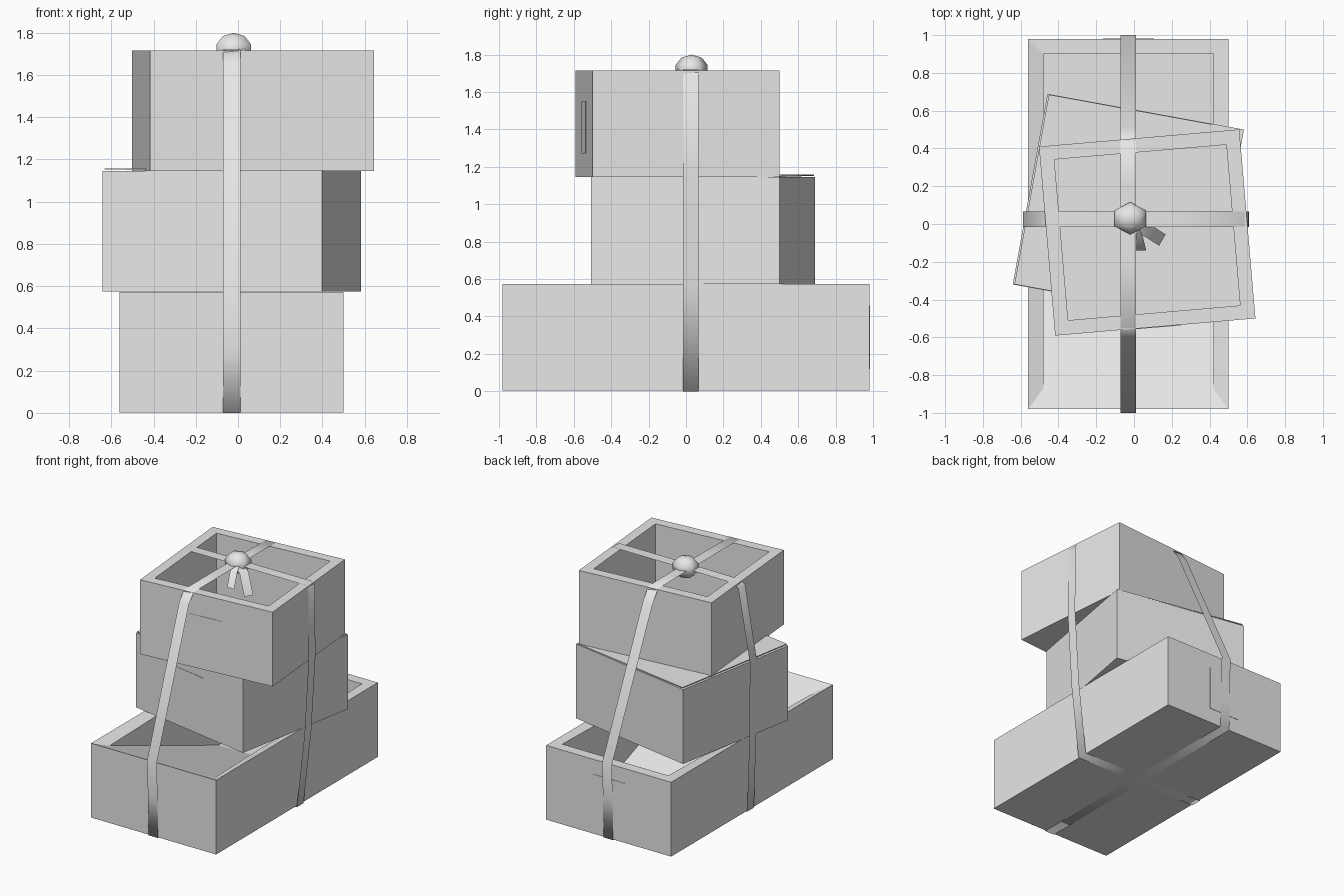
import bpy, bmesh, math
from mathutils import Matrix, Vector

if "Cube" in bpy.data.objects:
    bpy.data.objects.remove(bpy.data.objects["Cube"])

grey = bpy.data.materials.new("plain_grey")
grey.diffuse_color = (0.8, 0.8, 0.8, 1)
grey.use_nodes = True
grey.node_tree.nodes["Principled BSDF"].inputs["Base Color"].default_value = grey.diffuse_color


def finish(name, bm, smooth=False, recalc=True):
    if recalc:
        bmesh.ops.recalc_face_normals(bm, faces=bm.faces)
    me = bpy.data.meshes.new(name)
    bm.to_mesh(me)
    bm.free()
    me.materials.append(grey)
    for p in me.polygons:
        p.use_smooth = smooth
    ob = bpy.data.objects.new(name, me)
    bpy.context.collection.objects.link(ob)
    return ob


def place(ob, x, y, z, angle):
    ob.location = (x, y, z)
    ob.rotation_euler = (0, 0, math.radians(angle))
    return ob


def open_box(name, w, d, h, rim, floor, ramp_y=None):
    """Open box; ramp_y slopes the inner front wall down to that y."""
    bm = bmesh.new()

    def ring(hx, hy, z):
        return [bm.verts.new((sx * hx, sy * hy, z))
                for sx, sy in ((-1, -1), (1, -1), (1, 1), (-1, 1))]
    rings = [ring(w / 2, d / 2, 0), ring(w / 2, d / 2, h),
             ring(w / 2 - rim, d / 2 - rim, h),
             ring(w / 2 - rim, d / 2 - rim, floor)]
    if ramp_y is not None:
        for i in (0, 1):
            rings[2][i].co.y = -d / 2 + 0.11
            rings[2][i].co.z = h - 0.04
            rings[3][i].co.y = ramp_y
    bm.faces.new(rings[0])
    bm.faces.new(rings[3])
    for a, b in zip(rings, rings[1:]):
        for i in range(4):
            j = (i + 1) % 4
            bm.faces.new((a[i], a[j], b[j], b[i]))
    return finish(name, bm)


def block(name, w, d, h, z=0, y=0):
    bm = bmesh.new()
    bmesh.ops.create_cube(bm, size=1, matrix=Matrix.Translation((0, y, z + h / 2))
                          @ Matrix.Diagonal((w, d, h, 1)))
    return finish(name, bm)


def strip(name, points, side, closed):
    """Flat band following points, widened by the side vector."""
    bm = bmesh.new()
    s = Vector(side)
    rows = [(bm.verts.new(Vector(p) - s), bm.verts.new(Vector(p) + s)) for p in points]
    pairs = list(zip(rows, rows[1:]))
    if closed:
        pairs.append((rows[-1], rows[0]))
    for a, b in pairs:
        bm.faces.new((a[0], b[0], b[1], a[1]))
    return finish(name, bm, smooth=True, recalc=False)


# Stacked boxes
H = 0.57
place(open_box("bottom_box", 1.06, 1.96, H, 0.08, 0.03, ramp_y=0.45), -0.03, 0, 0.003, 0)
place(block("middle_box", 1.057, 1.026, H), -0.03, 0.09, 0.575, -10.3)
place(open_box("top_box", 1.064, 1.004, H, 0.075, 0.03), 0.07, -0.045, 1.146, 4.9)

# Slightly lifted cover sheet on the middle box
cover = block("middle_cover", 1.04, 1.02, 0.006)
place(cover, -0.03, 0.09, 1.146, -10.3)
for v in cover.data.vertices:
    if v.co.x < 0:
        v.co.z += 0.006

# Label plates on the box ends
for name, y, h, z, spot in (
        ("bottom_label", 0.98, 0.34, 0.12, (-0.03, 0, 0, 0)),
        ("middle_label", -0.513, 0.33, 0.115, (-0.03, 0.09, 0.575, -10.3)),
        ("top_label", -0.502, 0.28, 0.125, (0.07, -0.045, 1.146, 4.9))):
    place(block(name, 0.27, 0.006, h, z, y), *spot)

# Ribbon running front to back
path = [(-0.03, y, z) for y, z in (
    (0, 0), (-0.985, 0), (-0.99, 0.3), (-1.0, 0.58), (-0.61, 1.65), (-0.55, 1.72), (-0.2, 1.722),
    (0.2, 1.722), (0.44, 1.72), (0.51, 1.62), (1.0, 0.58), (0.99, 0.3), (0.985, 0))]
strip("long_ribbon", path[::-1], (0.041, 0, 0), True)

# Ribbon running side to side
path = [(x, 0.025, z) for x, z in (
    (-0.03, 0), (-0.565, 0), (-0.585, 0.57), (-0.588, 1.15), (-0.49, 1.69), (-0.45, 1.72),
    (-0.2, 1.722), (0.2, 1.722), (0.58, 1.722), (0.607, 1.69), (0.61, 1.15), (0.575, 0.57),
    (0.51, 0))]
strip("cross_ribbon", path, (0, -0.041, 0), True)

# Knot
bm = bmesh.new()
bmesh.ops.create_uvsphere(bm, u_segments=6, v_segments=5, radius=1,
                          matrix=Matrix.Translation((-0.02, 0.03, 1.72))
                          @ Matrix.Diagonal((0.1, 0.09, 0.08, 1)))
finish("knot", bm, smooth=True)

# Loose ribbon ends hanging from the knot
for name, mid, end, side in (
        ("left_tail", (0.02, -0.08, 1.70), (0.035, -0.14, 1.60), (0.03, 0, 0)),
        ("right_tail", (0.08, -0.04, 1.69), (0.15, -0.085, 1.55), (0.017, 0.03, 0))):
    strip(name, [(-0.01, 0.0, 1.74), mid, end], side, False)
